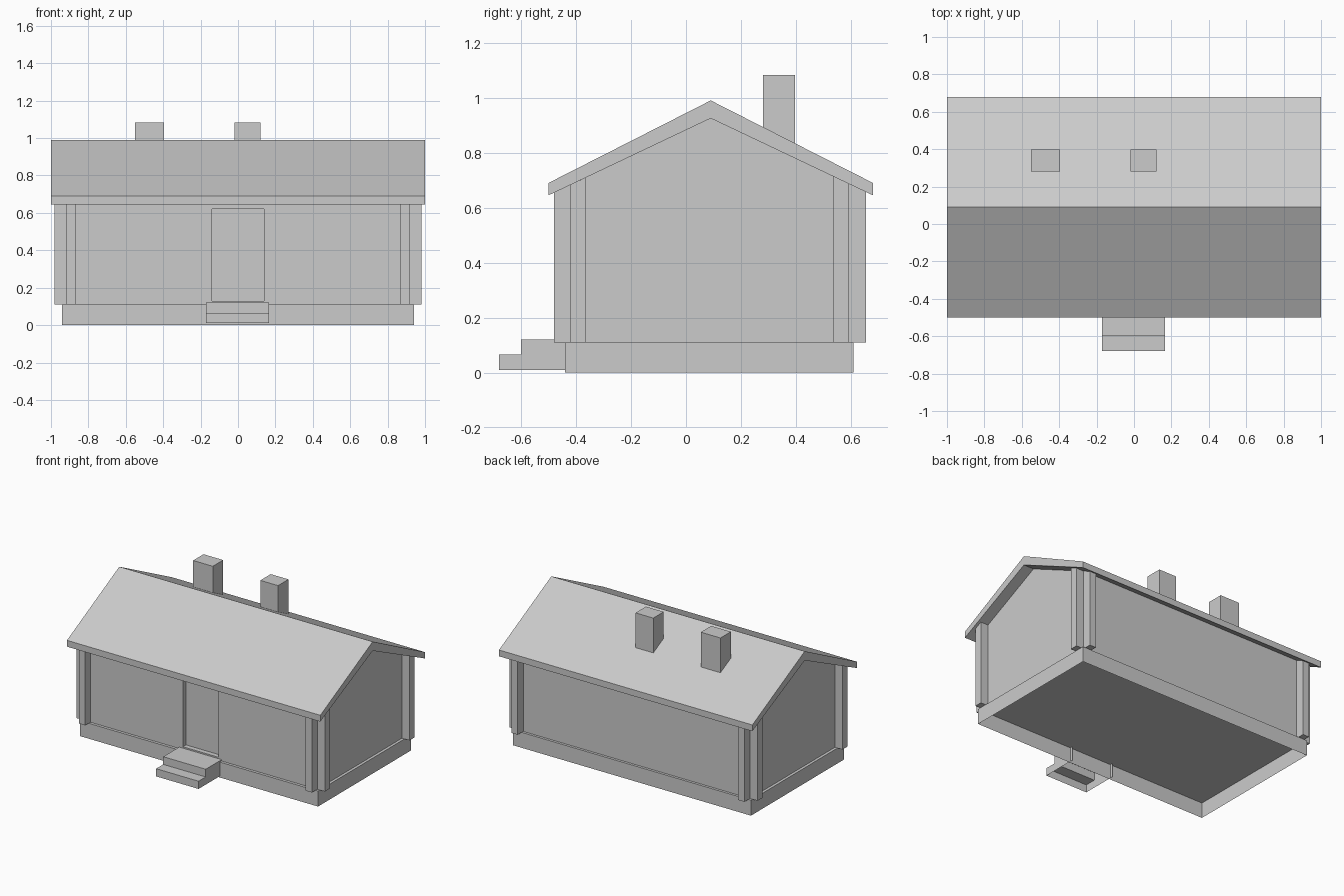
import bpy
import bmesh
from mathutils import Vector

if "Cube" in bpy.data.objects:
    bpy.data.objects.remove(bpy.data.objects["Cube"])

grey = bpy.data.materials.new("light grey")
grey.use_nodes = True
grey.diffuse_color = (0.6, 0.6, 0.6, 1)
grey.node_tree.nodes["Principled BSDF"].inputs["Base Color"].default_value = (0.6, 0.6, 0.6, 1)


def prism(name, profile, x0, x1, open_sides=()):
    """Extrude a (y, z) profile from x0 to x1, leaving out faces with the given normals."""
    bm = bmesh.new()
    face = bm.faces.new([bm.verts.new((x0, y, z)) for y, z in profile])
    grown = bmesh.ops.extrude_face_region(bm, geom=[face], use_keep_orig=True)
    new_verts = [g for g in grown["geom"] if isinstance(g, bmesh.types.BMVert)]
    bmesh.ops.translate(bm, verts=new_verts, vec=(x1 - x0, 0, 0))
    bmesh.ops.recalc_face_normals(bm, faces=bm.faces)
    bm.normal_update()
    gone = [f for f in bm.faces if any(f.normal.dot(Vector(d)) > 0.99 for d in open_sides)]
    bmesh.ops.delete(bm, geom=gone, context="FACES")
    mesh = bpy.data.meshes.new(name)
    bm.to_mesh(mesh)
    bm.free()
    mesh.materials.append(grey)
    obj = bpy.data.objects.new(name, mesh)
    bpy.context.scene.collection.objects.link(obj)
    return obj


def box(name, x0, x1, y0, y1, z0, z1, open_sides=()):
    return prism(name, [(y0, z0), (y1, z0), (y1, z1), (y0, z1)], x0, x1, open_sides)


DOWN, BACK = (0, 0, -1), (0, 1, 0)
RIDGE_Y = 0.09
FLOOR = 0.11

# Foundation, hollow underneath
box("foundation", -0.94, 0.94, -0.44, 0.61, 0, FLOOR, [DOWN])

# Roof with overhanging eaves
prism("roof", [(-0.5, 0.645), (-0.5, 0.69), (RIDGE_Y, 0.99), (0.68, 0.69),
               (0.68, 0.645), (RIDGE_Y, 0.925)], -1, 1)

# Gable walls, whose ends run past the corners
gable = [(-0.48, FLOOR), (0.655, FLOOR), (0.655, 0.657), (RIDGE_Y, 0.925), (-0.48, 0.655)]
for side, x in (("right", -0.92), ("left", 0.87)):
    prism(side + "_gable_wall", gable, x, x + 0.05)

# Long walls, crossing the gable walls at the corners
front = prism("front_wall", [(-0.42, FLOOR), (-0.365, FLOOR), (-0.365, 0.709), (-0.42, 0.683)], -0.98, 0.98)
prism("back_wall", [(0.535, FLOOR), (0.592, FLOOR), (0.592, 0.687), (0.535, 0.714)], -0.98, 0.98)

# Doorway cut through the front wall, with the door set back in it
cutter = box("doorway_cutter", -0.14, 0.14, -0.5, -0.3, 0.13, 0.62)
cutter.hide_render = True
cutter.hide_viewport = True
cut = front.modifiers.new("doorway", "BOOLEAN")
cut.operation = "DIFFERENCE"
cut.solver = "EXACT"
cut.object = cutter
box("door", -0.14, 0.14, -0.385, -0.365, 0.13, 0.62)

# Entrance steps, hollow underneath and behind
prism("entrance_steps", [(-0.68, 0.01), (-0.68, 0.065), (-0.6, 0.065), (-0.6, 0.12),
                         (-0.42, 0.12), (-0.42, 0.01)], -0.17, 0.165, [DOWN, BACK])

# Chimneys on the back slope
for side, x0, x1 in (("right", -0.55, -0.395), ("middle", -0.02, 0.12)):
    box(side + "_chimney", x0, x1, 0.28, 0.397, 0.8, 1.082)
